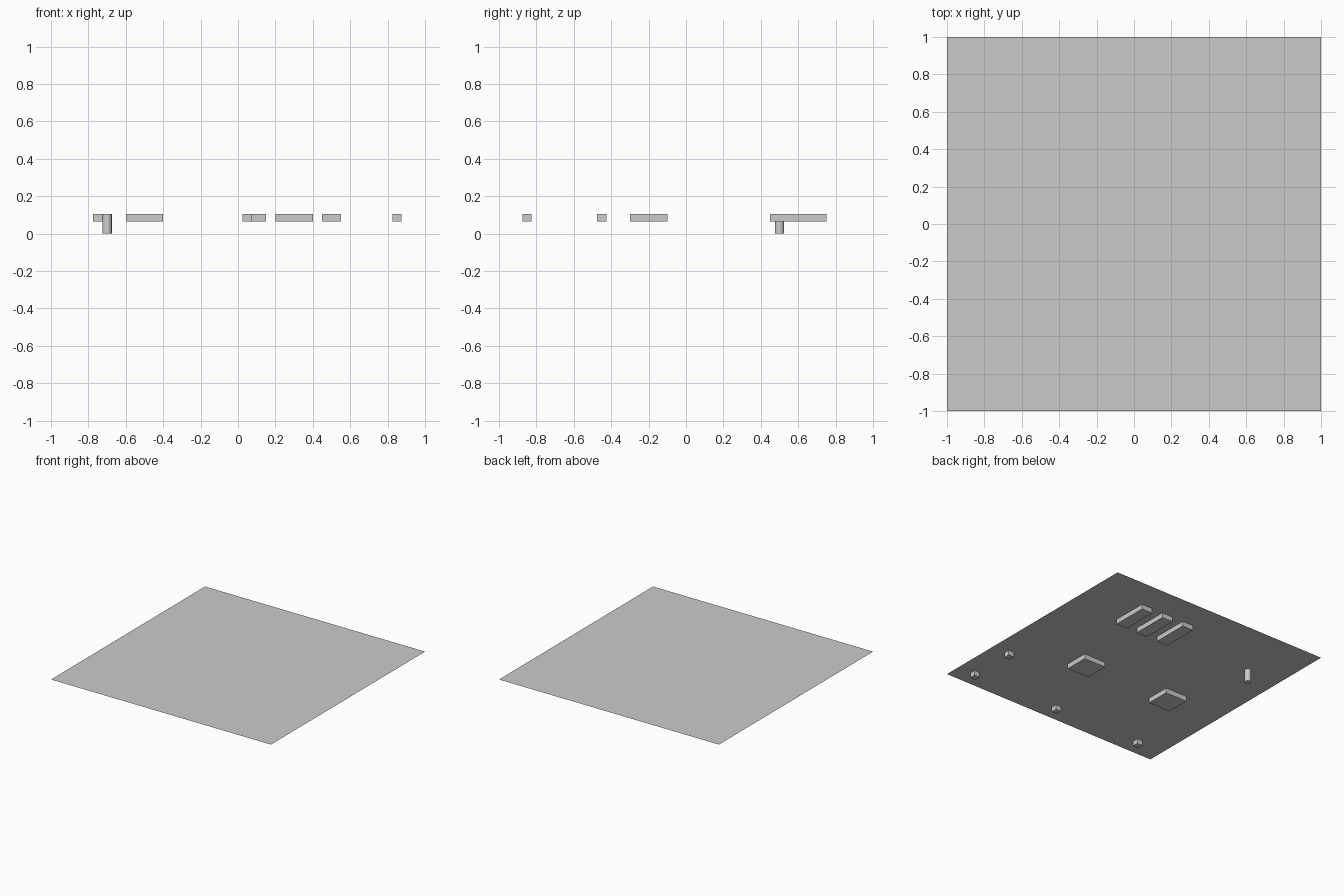
import bpy

cube = bpy.data.objects.get("Cube")
if cube:
    bpy.data.objects.remove(cube, do_unlink=True)

BOARD_Z = 0.104   # height of the board sheet
PART_H = 0.04     # how far the parts hang below it

# Single plain grey
grey = bpy.data.materials.new("plain_grey")
grey.use_nodes = True
colour = (0.6, 0.6, 0.6, 1)
grey.diffuse_color = colour
grey.node_tree.nodes["Principled BSDF"].inputs["Base Color"].default_value = colour


def finish(name):
    obj = bpy.context.object
    obj.name = name
    obj.data.materials.append(grey)
    return obj


def block(name, x, y, width, depth):
    """Box hanging from the underside of the board."""
    bpy.ops.mesh.primitive_cube_add(size=1, location=(x, y, BOARD_Z - PART_H / 2))
    obj = finish(name)
    obj.scale = (width, depth, PART_H)
    bpy.ops.object.transform_apply(location=False, rotation=False, scale=True)


# Board sheet
bpy.ops.mesh.primitive_plane_add(size=2, location=(0, 0, BOARD_Z))
finish("board")

# Two square chips
for side, x in (("right", -0.5), ("left", 0.3)):
    block(f"chip_{side}", x, -0.2, 0.2, 0.2)

# Row of three long slots
for i in range(3):
    block(f"slot_{i + 1}", 0.1 + 0.2 * i, 0.6, 0.1, 0.3)

# Small cubes near the front and left edges
for i, (x, y) in enumerate([(-0.75, -0.85), (0.05, -0.85), (0.85, -0.85), (0.85, -0.45)]):
    block(f"small_part_{i + 1}", x, y, 0.05, 0.05)

# Round pin reaching the ground
bpy.ops.mesh.primitive_cylinder_add(vertices=32, radius=0.025, depth=BOARD_Z,
                                    location=(-0.7, 0.5, BOARD_Z / 2))
finish("pin")
bpy.ops.object.shade_smooth_by_angle()
